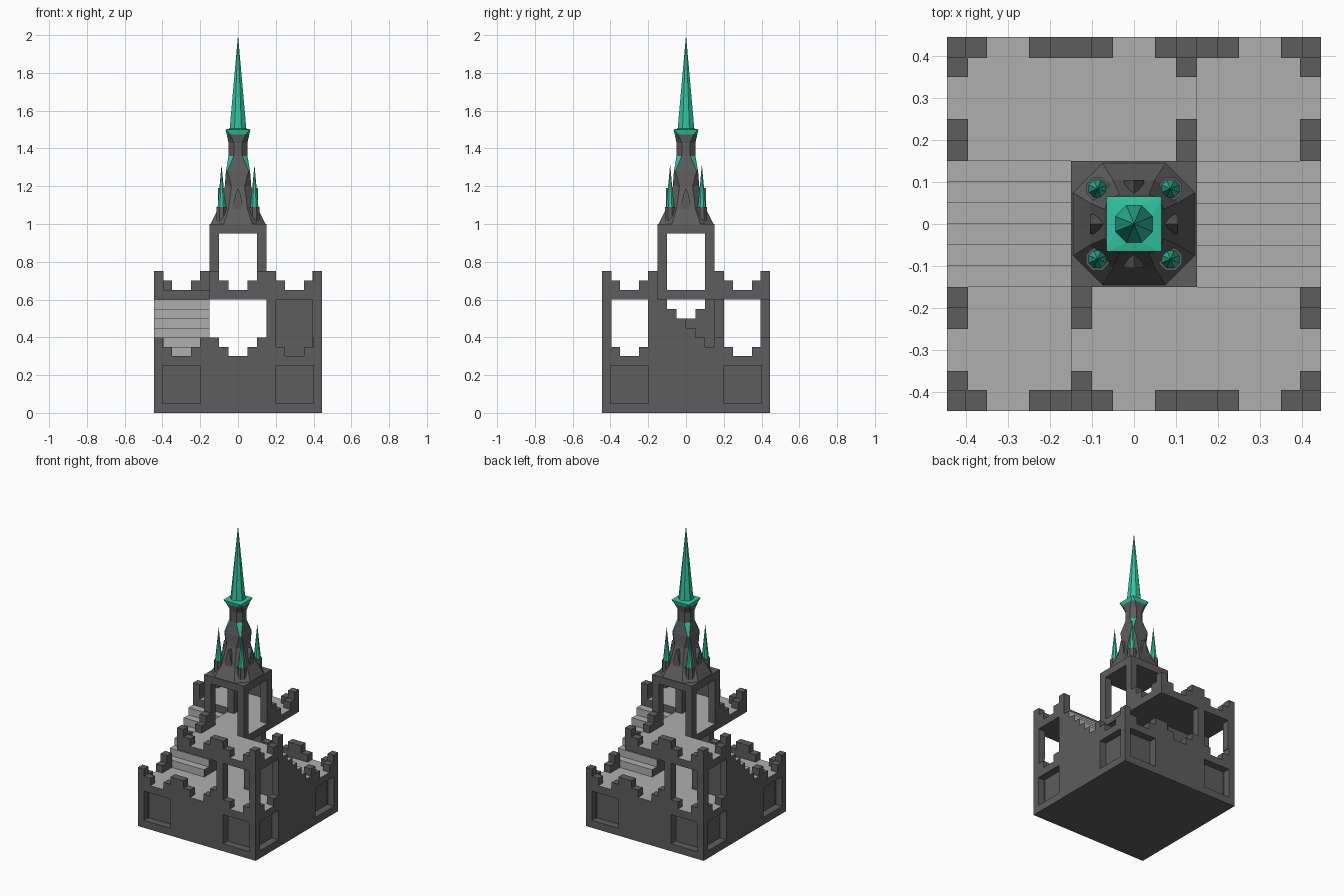
import bpy, bmesh, math
from mathutils import Matrix

if "Cube" in bpy.data.objects:
    bpy.data.objects.remove(bpy.data.objects["Cube"])


def material(name, rgb):
    m = bpy.data.materials.new(name)
    m.diffuse_color = (*rgb, 1)
    m.use_nodes = True
    m.node_tree.nodes["Principled BSDF"].inputs["Base Color"].default_value = m.diffuse_color
    return m


MATS = [material("dark_stone", (0.11, 0.11, 0.11)),
        material("light_stone", (0.43, 0.43, 0.43)),
        material("green_copper", (0.03, 0.55, 0.35))]
W, IN = 0.445, 0.395          # outer and inner wall line
LOW, DECK = 0.3, 0.65         # floor levels
HALF_TURN = (1, -1)


def finish(name, bm):
    bmesh.ops.recalc_face_normals(bm, faces=bm.faces)
    me = bpy.data.meshes.new(name)
    bm.to_mesh(me)
    bm.free()
    for m in MATS:
        me.materials.append(m)
    ob = bpy.data.objects.new(name, me)
    bpy.context.collection.objects.link(ob)
    return ob


def add_box(bm, x0, x1, y0, y1, z0, z1, top=0):
    mat = Matrix.Translation(((x0 + x1) / 2, (y0 + y1) / 2, (z0 + z1) / 2)) @ \
        Matrix.Diagonal((abs(x1 - x0), abs(y1 - y0), z1 - z0, 1))
    verts = bmesh.ops.create_cube(bm, size=1, matrix=mat)["verts"]
    for f in {f for v in verts for f in v.link_faces}:
        f.material_index = top if min(v.co.z for v in f.verts) > z1 - 1e-4 else 0


def boxes(name, dims, top=0, turned=True):
    """Boxes, repeated by a half turn about z."""
    bm = bmesh.new()
    for d in dims:
        for s in (HALF_TURN if turned else (1,)):
            add_box(bm, *[v * s for v in d[:4]], d[4], d[5], top)
    return finish(name, bm)


def crenels(axis, s0, s1, t0, t1, z):
    """Stepped battlement boxes along one wall."""
    steps = [(.05, .1, .05), (.1, .2, .1), (.2, .25, .05), (.35, .4, .05), (.4, W, .1)]
    out = []
    for a, b, h in steps + [(-b, -a, h) for a, b, h in steps]:
        a, b = max(a, s0), min(b, s1)
        if b - a > 1e-4:
            out.append((a, b, t0, t1, z, z + h) if axis == "x" else (t0, t1, a, b, z, z + h))
    return out


def prism(bm, pts, x0, x1):
    """Extrude a (y, z) outline along x."""
    f = bm.faces.new([bm.verts.new((x0, y, z)) for y, z in pts])
    ext = bmesh.ops.extrude_face_region(bm, geom=[f])["geom"]
    vs = [g for g in ext if isinstance(g, bmesh.types.BMVert)]
    bmesh.ops.translate(bm, vec=(x1 - x0, 0, 0), verts=vs)
    return vs


def loft(name, rings, tip=None, paint=None):
    """Skin chamfered-square rings (z, half width, flat half length)."""
    bm = bmesh.new()
    loops = []
    for z, a, b in rings:
        pts = [(a, -b), (a, b), (b, a), (-b, a), (-a, b), (-a, -b), (-b, -a), (b, -a)]
        loops.append([bm.verts.new((x, y, z)) for x, y in pts])
    for k in range(len(loops) - 1):
        for i in range(8):
            j = (i + 1) % 8
            f = bm.faces.new((loops[k][i], loops[k][j], loops[k + 1][j], loops[k + 1][i]))
            f.material_index = paint(k, i) if paint else 0
    bm.faces.new(loops[0])
    if tip is None:
        bm.faces.new(loops[-1])
    else:
        t = bm.verts.new((0, 0, tip))
        for i in range(8):
            f = bm.faces.new((loops[-1][i], loops[-1][(i + 1) % 8], t))
            f.material_index = paint(len(loops) - 1, i) if paint else 0
    return finish(name, bm)


# Base block with recessed panels
base = boxes("base", [(-W, W, -W, W, 0, LOW)], top=1, turned=False)
cuts = []
for s in HALF_TURN:
    cuts += [(s * .2, s * .4, -.5, -IN, .05, .25), (-.5, -IN, s * .2, s * .4, .05, .25)]
cutter = boxes("panel_cutter", cuts)
cutter.hide_render = True
mod = base.modifiers.new("panels", "BOOLEAN")
mod.operation, mod.object, mod.solver = "DIFFERENCE", cutter, "EXACT"
bpy.context.view_layer.objects.active = base
bpy.ops.object.modifier_apply(modifier=mod.name)
bpy.data.objects.remove(cutter)

# Lower battlements
boxes("lower_battlements", crenels("x", -W, W, -W, -IN, LOW)
      + crenels("y", -IN, -.15, IN, W, LOW) + crenels("y", .15, IN, IN, W, LOW))

# Posts framing the windows under the decks
boxes("deck_posts", [(.15, .2, -W, -IN, .4, .6), (IN, W, -W, -IN, .4, .6),
                     (IN, W, -.2, -.15, .4, .6)])

# Upper decks and the floor of the tower
boxes("upper_decks", [(-.15, W, -W, -.15, .6, DECK)], top=1)
boxes("tower_floor", [(-.15, .15, -.15, .15, .6, DECK)], top=1, turned=False)
boxes("upper_battlements", crenels("x", -.15, W, -W, -IN, DECK)
      + crenels("y", -IN, -.15, IN, W, DECK)
      + crenels("y", -IN, -.15, -.15, -.1, DECK))

# Two solid staircases
outline = [(.15, LOW), (-.15, LOW)]
for i in range(6):
    y, z = -.15 + .05 * i, .6 - .05 * i
    outline += [(y, z), (y + .05, z)]
bm = bmesh.new()
for s in HALF_TURN:
    prism(bm, [(s * y, z) for y, z in outline], s * .15, s * W)
bmesh.ops.recalc_face_normals(bm, faces=bm.faces)
for f in bm.faces:
    side = 1 if f.calc_center_median().x > 0 else -1
    f.material_index = 1 if f.normal.z > .5 or f.normal.y * side > .5 else 0
finish("stairs", bm)

# Open tower
boxes("tower_posts", [(.1, .15, .1, .15, DECK, .95), (.1, .15, -.15, -.1, DECK, .95)])
boxes("tower_lintel", [(-.15, .15, -.15, .15, .95, 1.0)], turned=False)

# Flared spire body with green corner broaches and collar
loft("spire_body", [(1.0, .145, .075), (1.08, .105, .05), (1.2, .07, .035), (1.28, .064, .056),
                    (1.36, .05, .022), (1.43, .05, .022), (1.475, .06, .042), (1.5, .066, .062)],
     paint=lambda k, i: 2 if (k == 6 or (k == 3 and i % 2)) else 0)
loft("spire_tip", [(1.5, .066, .062), (1.505, .044, .018)], tip=2.0, paint=lambda k, i: 2)

# Corner pinnacles
for n, (sx, sy) in enumerate([(1, 1), (-1, 1), (-1, -1), (1, -1)]):
    shaft = loft("pinnacle_shaft_%d" % n, [(1.0, .027, .011), (1.09, .027, .011)])
    cap = loft("pinnacle_cap_%d" % n, [(1.09, .021, .009)], tip=1.315, paint=lambda k, i: 2)
    for ob in (shaft, cap):
        ob.location = (sx * .087, sy * .084, 0)

# Gabled dormers on the four sides
bm = bmesh.new()
for q in range(4):
    gable = [(-.024, 1.04), (.024, 1.04), (.024, 1.11), (.012, 1.16), (0, 1.19),
             (-.012, 1.16), (-.024, 1.11)]
    before = set(bm.verts)
    prism(bm, gable, .045, .105)
    new = [v for v in bm.verts if v not in before]
    bmesh.ops.rotate(bm, verts=new, cent=(0, 0, 0), matrix=Matrix.Rotation(q * math.pi / 2, 3, "Z"))
finish("spire_dormers", bm)
